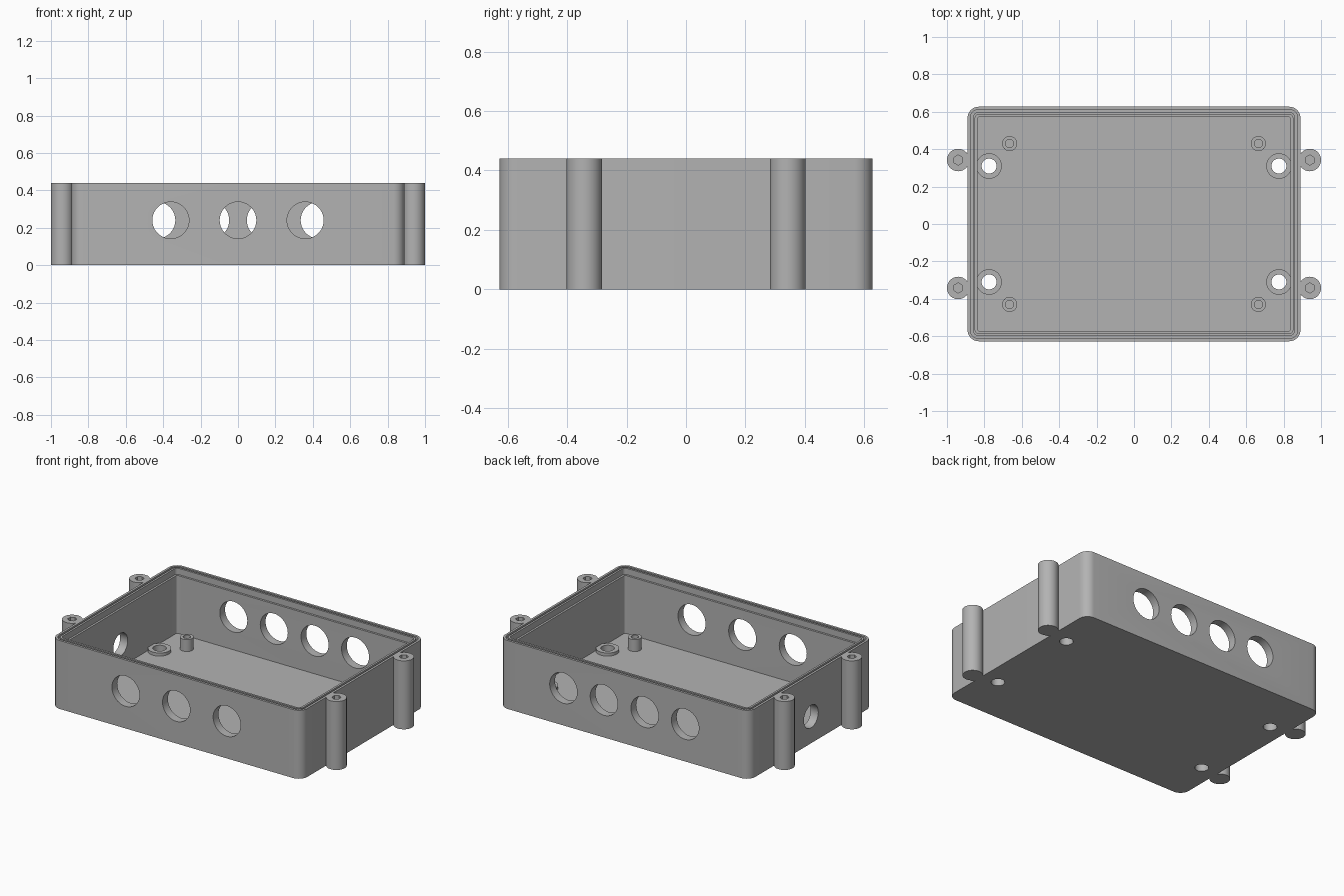
import bpy, bmesh, math
from mathutils import Matrix, Vector

if "Cube" in bpy.data.objects:
    bpy.data.objects.remove(bpy.data.objects["Cube"], do_unlink=True)

grey = bpy.data.materials.new("grey_plastic")
grey.use_nodes = True
colour = (0.45, 0.45, 0.45, 1)
grey.diffuse_color = colour
grey.node_tree.nodes["Principled BSDF"].inputs["Base Color"].default_value = colour

HX, HY, HEIGHT, FLOOR = 0.89, 0.627, 0.44, 0.028


def make_object(name, bm):
    bmesh.ops.recalc_face_normals(bm, faces=bm.faces)
    mesh = bpy.data.meshes.new(name)
    bm.to_mesh(mesh)
    bm.free()
    mesh.materials.append(grey)
    obj = bpy.data.objects.new(name, mesh)
    bpy.context.collection.objects.link(obj)
    return obj


def add_cylinder(bm, centre, radius, depth, axis="Z", sides=40):
    turn = {"Z": Matrix(), "X": Matrix.Rotation(math.pi / 2, 4, "Y"),
            "Y": Matrix.Rotation(math.pi / 2, 4, "X")}[axis]
    bmesh.ops.create_cone(bm, cap_ends=True, segments=sides, radius1=radius,
                          radius2=radius, depth=depth,
                          matrix=Matrix.Translation(Vector(centre)) @ turn)


def cut(obj, cutter_bm):
    """Subtract the cutter, bake the result and discard the cutter."""
    cutter = make_object("cutter", cutter_bm)
    cutter.hide_render = True
    mod = obj.modifiers.new("holes", "BOOLEAN")
    mod.operation, mod.solver, mod.object = "DIFFERENCE", "EXACT", cutter
    graph = bpy.context.evaluated_depsgraph_get()
    baked = bpy.data.meshes.new_from_object(obj.evaluated_get(graph))
    obj.modifiers.clear()
    obj.data = baked
    bpy.data.objects.remove(cutter, do_unlink=True)


def smooth(obj):
    bpy.ops.object.select_all(action="DESELECT")
    obj.select_set(True)
    bpy.context.view_layer.objects.active = obj
    bpy.ops.object.shade_smooth_by_angle(angle=math.radians(30))


def rounded_ring(bm, inset, radius, z, steps=8):
    """Rounded rectangle of vertices, set in from the outer wall."""
    ring = []
    for quarter, (sx, sy) in enumerate([(1, 1), (-1, 1), (-1, -1), (1, -1)]):
        cx, cy = sx * (HX - inset - radius), sy * (HY - inset - radius)
        for i in range(steps + 1):
            a = (quarter + i / steps) * math.pi / 2
            ring.append(bm.verts.new((cx + radius * math.cos(a),
                                      cy + radius * math.sin(a), z)))
    return ring


# Open box: one cross-section swept from the underside over the rim to the floor
section = [(0, 0.06, 0), (0, 0.06, HEIGHT),
           (0.015, 0.045, HEIGHT), (0.015, 0.045, HEIGHT - 0.02),
           (0.028, 0.034, HEIGHT - 0.02), (0.028, 0.034, HEIGHT),
           (0.041, 0.02, HEIGHT), (0.041, 0.02, 0.40),
           (0.054, 0.012, 0.40), (0.054, 0.012, FLOOR)]
bm = bmesh.new()
rings = [rounded_ring(bm, *s) for s in section]
for low, high in zip(rings, rings[1:]):
    for i in range(len(low)):
        j = (i + 1) % len(low)
        bm.faces.new((low[i], low[j], high[j], high[i]))
bm.faces.new(rings[0])
bm.faces.new(rings[-1])
box = make_object("box_shell", bm)

# Cable holes in the walls and screw holes in the floor
corners = [(sx, sy) for sx in (-1, 1) for sy in (-1, 1)]
holes = bmesh.new()
for x in (-0.36, 0, 0.36):
    add_cylinder(holes, (x, -0.6, 0.24), 0.098, 0.2, "Y")
for x in (-0.433, -0.145, 0.145, 0.433):
    add_cylinder(holes, (x, 0.6, 0.24), 0.098, 0.2, "Y")
add_cylinder(holes, (-0.86, 0, 0.172), 0.073, 0.2, "X")
for sx, sy in corners:
    add_cylinder(holes, (sx * 0.775, sy * 0.31, 0), 0.04, 0.2)
cut(box, holes)
smooth(box)


def bored_column(name, x, y, z0, z1, radius, bore, bore_z, sides=40):
    """Upright column with a hole bored down from its top to bore_z."""
    bm, drill = bmesh.new(), bmesh.new()
    add_cylinder(bm, (x, y, (z0 + z1) / 2), radius, z1 - z0)
    top = z1 + 0.05
    add_cylinder(drill, (x, y, (bore_z + top) / 2), bore, top - bore_z, sides=sides)
    obj = make_object(name, bm)
    cut(obj, drill)
    smooth(obj)


# Outer lid posts, floor screw bosses and board standoffs at each corner
for sx, sy in corners:
    place = ("back_" if sy > 0 else "front_") + ("left" if sx > 0 else "right")
    bored_column("lid_post_" + place, sx * 0.94, sy * 0.342, 0, HEIGHT,
                 0.06, 0.027, 0.14, sides=6)
    bored_column("screw_boss_" + place, sx * 0.775, sy * 0.31, FLOOR - 0.01, 0.048,
                 0.068, 0.04, -0.05)
    bored_column("standoff_" + place, sx * 0.665, sy * 0.43, FLOOR - 0.01, 0.105,
                 0.04, 0.022, FLOOR)
